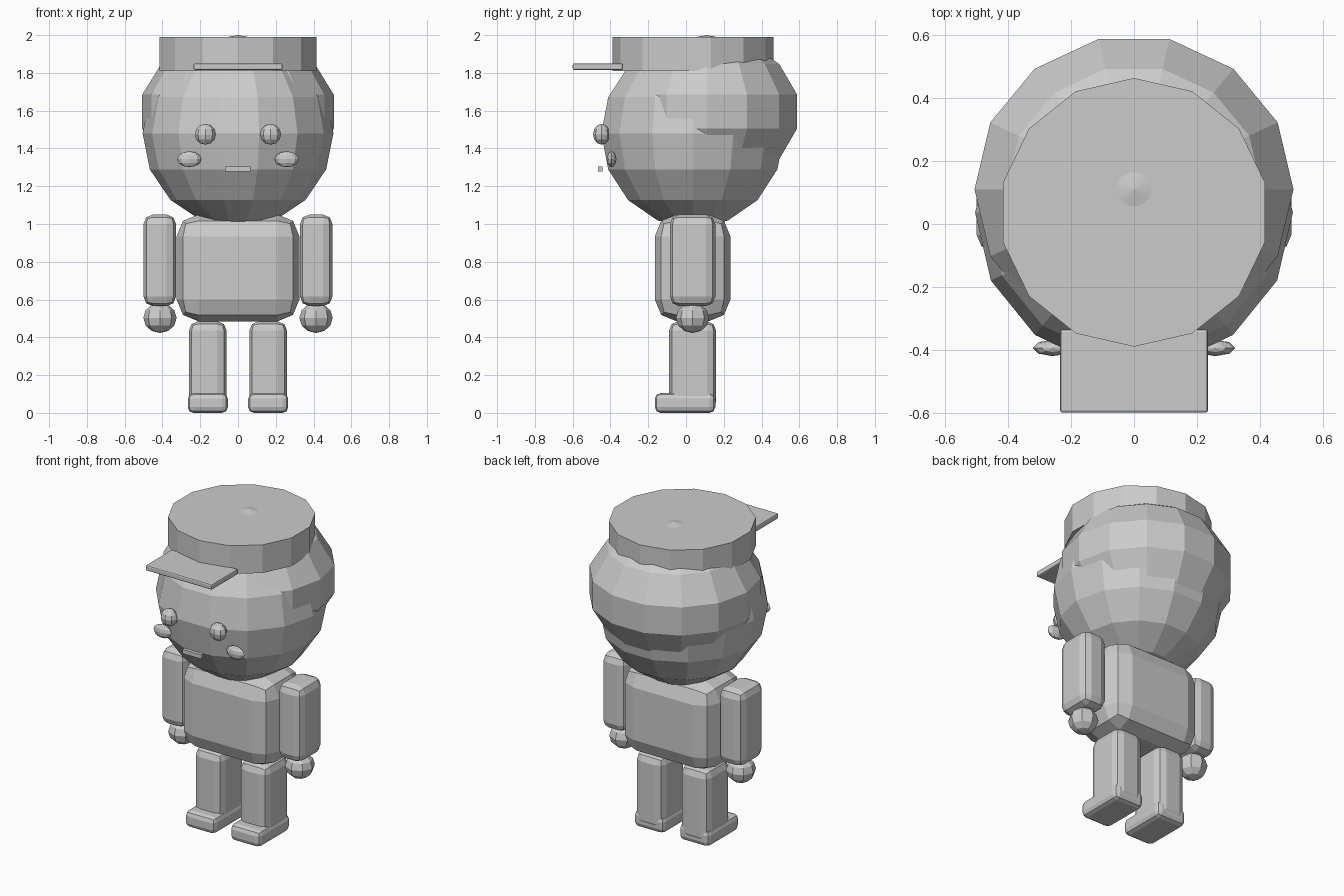
import bpy, bmesh
from mathutils import Matrix, Vector

cube = bpy.data.objects.get("Cube")
if cube:
    bpy.data.objects.remove(cube)

grey = bpy.data.materials.new("light_grey")
grey.use_nodes = True
COLOUR = (0.6, 0.6, 0.6, 1)
grey.diffuse_color = COLOUR
grey.node_tree.nodes["Principled BSDF"].inputs["Base Color"].default_value = COLOUR


def finish(name, bm, centre, size):
    """Scale and place a unit mesh and link it as a flat shaded object."""
    bmesh.ops.transform(bm, matrix=Matrix.Translation(centre) @ Matrix.Diagonal((*size, 1)), verts=bm.verts)
    mesh = bpy.data.meshes.new(name)
    bm.to_mesh(mesh)
    bm.free()
    mesh.materials.append(grey)
    obj = bpy.data.objects.new(name, mesh)
    bpy.context.collection.objects.link(obj)
    return obj


def ball(name, centre, radii, segments=14, rings=8):
    bm = bmesh.new()
    bmesh.ops.create_uvsphere(bm, u_segments=segments, v_segments=rings, radius=1)
    # turn so that one vertex column faces straight back
    bmesh.ops.rotate(bm, verts=bm.verts, matrix=Matrix.Rotation(1.5707963, 3, "Z"))
    return finish(name, bm, centre, radii)


def block(name, low, high, bevel=0.0, segments=2):
    low, high = Vector(low), Vector(high)
    bm = bmesh.new()
    bmesh.ops.create_cube(bm, size=1)
    obj = finish(name, bm, (low + high) / 2, high - low)
    if bevel:
        mod = obj.modifiers.new("bevel", "BEVEL")
        mod.width = bevel
        mod.segments = segments
    return obj


# head, hair and cap
ball("head", (0, 0.036, 1.48), (0.505, 0.497, 0.5))
ball("hair", (0, 0.11, 1.595), (0.52, 0.503, 0.405), rings=7)

bm = bmesh.new()
bmesh.ops.create_cone(bm, cap_ends=True, segments=14, radius1=1, radius2=1, depth=1)
bottom_top = finish("cap", bm, (0, 0.037, 1.9), (0.427, 0.427, 0.18))
block("cap_brim", (-0.235, -0.6, 1.815), (0.235, -0.335, 1.85), 0.008)

# face
block("mouth", (-0.068, -0.465, 1.278), (0.066, -0.442, 1.305))

# torso
block("torso", (-0.325, -0.165, 0.485), (0.325, 0.235, 1.05), 0.115)

# paired parts
for side, s in (("left", 1), ("right", -1)):
    def pair(name, low, high, bevel):
        xs = sorted((s * low[0], s * high[0]))
        block(f"{side}_{name}", (xs[0], *low[1:]), (xs[1], *high[1:]), bevel)

    ball(f"{side}_eye", (s * 0.173, -0.447, 1.475), (0.055, 0.045, 0.055), 8, 6)
    ball(f"{side}_cheek", (s * 0.258, -0.394, 1.343), (0.064, 0.026, 0.042), 8, 6)
    pair("arm", (0.328, -0.085, 0.565), (0.5, 0.155, 1.05), 0.05)
    ball(f"{side}_hand", (s * 0.413, 0.035, 0.503), (0.088, 0.088, 0.08), 8, 6)
    pair("leg", (0.06, -0.09, 0.01), (0.26, 0.16, 0.485), 0.05)
    pair("foot", (0.054, -0.165, 0), (0.266, 0.155, 0.105), 0.03)
